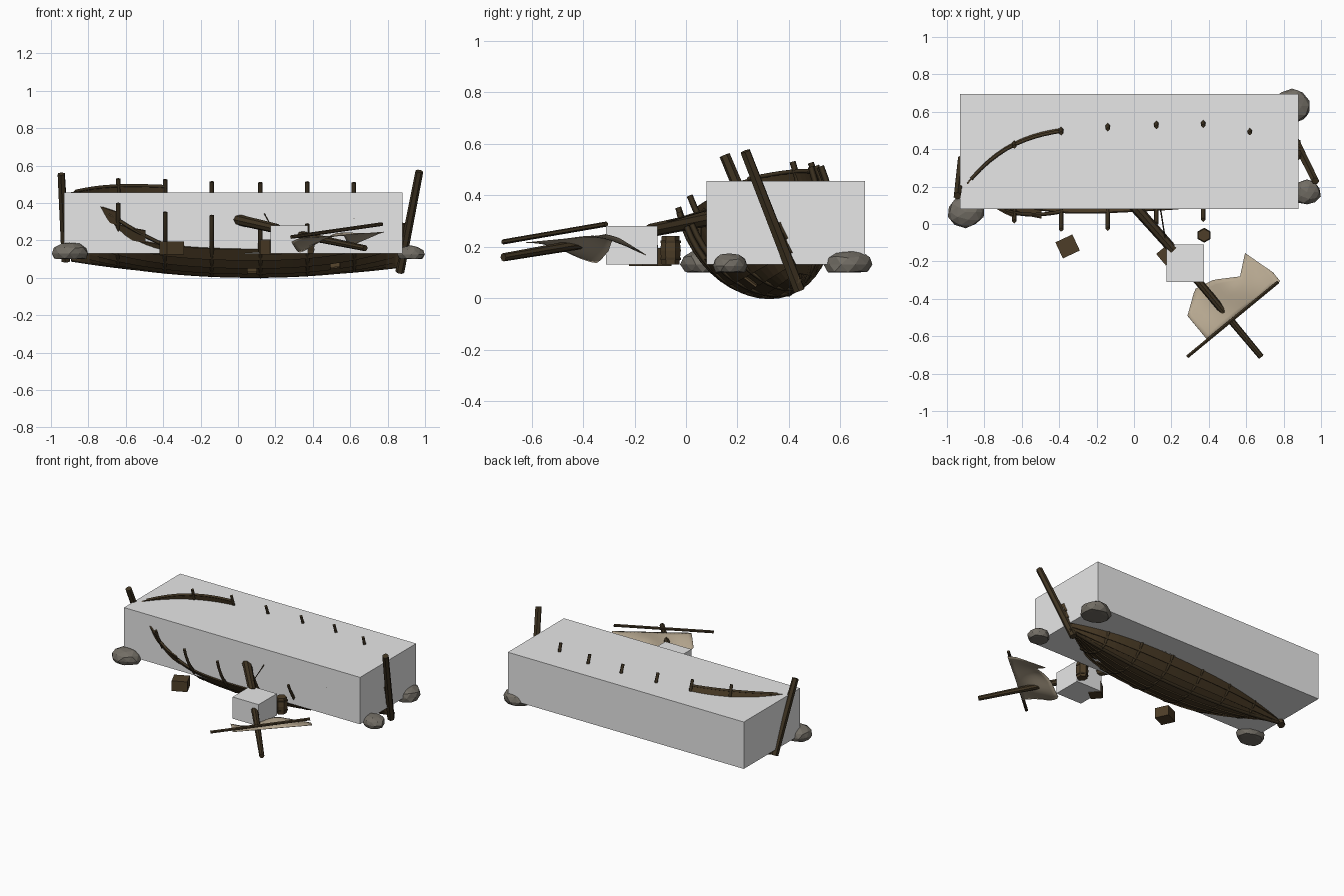
import bpy, bmesh, math, random
from mathutils import Vector, Matrix

random.seed(4)
cube = bpy.data.objects.get("Cube")
if cube:
    bpy.data.objects.remove(cube, do_unlink=True)


def material(name, *rgb):
    m = bpy.data.materials.new(name)
    m.use_nodes = True
    m.diffuse_color = (*rgb, 1)
    m.node_tree.nodes["Principled BSDF"].inputs["Base Color"].default_value = (*rgb, 1)
    return m


PLANK = material("plank wood", 0.075, 0.048, 0.021)
DARK = material("dark wood", 0.05, 0.034, 0.016)
STONE = material("grey stone", 0.17, 0.155, 0.13)
CLOTH = material("worn canvas", 0.47, 0.39, 0.28)
PALE = material("pale grey", 0.8, 0.8, 0.8)


def finish(name, bm, mat):
    bmesh.ops.recalc_face_normals(bm, faces=bm.faces)
    mesh = bpy.data.meshes.new(name)
    bm.to_mesh(mesh)
    bm.free()
    mesh.materials.append(mat)
    ob = bpy.data.objects.new(name, mesh)
    bpy.context.collection.objects.link(ob)
    return ob


def box(name, centre, size, mat, turn=0):
    bm = bmesh.new()
    place = Matrix.Translation(centre) @ Matrix.Rotation(turn, 4, "Z") @ Matrix.Diagonal((*size, 1))
    bmesh.ops.create_cube(bm, size=1, matrix=place)
    return finish(name, bm, mat)


def beam(name, start, end, r1, r2, mat, sides=6):
    a, b = Vector(start), Vector(end)
    bm = bmesh.new()
    place = Matrix.Translation((a + b) / 2) @ (b - a).to_track_quat("Z", "Y").to_matrix().to_4x4()
    bmesh.ops.create_cone(bm, cap_ends=True, segments=sides, radius1=r1, radius2=r2,
                          depth=(b - a).length, matrix=place)
    return finish(name, bm, mat)


def tube(name, points, radius, mat):
    cu = bpy.data.curves.new(name, "CURVE")
    cu.dimensions = "3D"
    cu.bevel_depth = radius
    cu.bevel_resolution = 0
    cu.use_fill_caps = True
    sp = cu.splines.new("POLY")
    sp.points.add(len(points) - 1)
    for p, co in zip(sp.points, points):
        p.co = (*co, 1)
    cu.materials.append(mat)
    ob = bpy.data.objects.new(name, cu)
    bpy.context.collection.objects.link(ob)
    return ob


# Hull shape: x along the boat, angle from keel (0) to gunwale (90), rolled to one side
HALF, BREADTH, DEPTH = 0.89, 0.28, 0.375
ROLL = math.radians(20)


def hull(x, deg, side, out=0.0):
    u = x / HALF
    a = math.radians(deg)
    taper = 1 - min(1, abs(u)) ** (2 + 2 * deg / 90)
    y = side * (BREADTH * taper * math.sin(a) + out * math.sin(a))
    z = DEPTH * (1 - math.cos(a)) - out * math.cos(a)
    base_y = 0.39 + 0.05 * x
    base_z = 0.024 + 0.065 * u * u - 0.015 * u
    return Vector((x, base_y + y * math.cos(ROLL) - z * math.sin(ROLL),
                   base_z + y * math.sin(ROLL) + z * math.cos(ROLL)))


def limit(x, side):
    # Height to which the planking survives
    if side < 0:
        return 64 + max(0, min(1, (-0.4 - x) / 0.3)) * 27
    return 91 if x < -0.39 else 70


# Overlapping strakes, broken away along the top
bm = bmesh.new()
ROWS, COLS = 8, 36
step = 90 / ROWS
for side in (-1, 1):
    for row in range(ROWS):
        low, high = row * step, (row + 1) * step
        for i in range(COLS):
            x0 = -HALF + 2 * HALF * i / COLS
            x1 = x0 + 2 * HALF / COLS
            mid = (x0 + x1) / 2
            hole = side < 0 and row == 3 and i in (19, 28)
            if hole or low + step * 0.6 > limit(mid, side):
                continue
            bm.faces.new([bm.verts.new(hull(x, d, side, o)) for x, d, o in
                          ((x0, low, 0.008), (x1, low, 0.008), (x1, high, 0), (x0, high, 0))])
bmesh.ops.remove_doubles(bm, verts=bm.verts, dist=0.0005)
planking = finish("hull_planking", bm, PLANK)
solid = planking.modifiers.new("thickness", "SOLIDIFY")
solid.thickness = 0.008
solid.offset = 0

# Keel, ribs and surviving gunwale
tube("keel", [hull(-HALF + 2 * HALF * i / 24, 0, 1, 0.004) for i in range(25)], 0.014, DARK)
for n, x in enumerate((-0.64, -0.39, -0.14, 0.12, 0.37, 0.62)):
    for side, label in ((-1, "front"), (1, "back")):
        top = 96 if side > 0 else 98 - 8 * (n > 2)
        tube(f"{label}_rib_{n + 1}", [hull(x, top * k / 12, side, 0.003) for k in range(13)], 0.012, DARK)
tube("back_gunwale", [hull(-0.87 + 0.48 * i / 10, 90, 1) for i in range(11)], 0.009, DARK)
tube("front_gunwale", [hull(-0.69 + 0.31 * i / 6, 86 - 20 * i / 6, -1) for i in range(7)], 0.01, DARK)

# End posts
beam("left_stem_post", (0.865, 0.44, 0.03), (0.97, 0.23, 0.57), 0.024, 0.021, DARK)
beam("right_stem_post", (-0.92, 0.345, 0.09), (-0.945, 0.15, 0.555), 0.025, 0.021, DARK)

# Large and small pale blocks
box("main_block", (-0.025, 0.3875, 0.2925), (1.81, 0.615, 0.325), PALE)
box("small_block", (0.275, -0.21, 0.205), (0.2, 0.2, 0.15), PALE)

# Snapped mast, splinter and yard
beam("mast_stump", (-0.02, 0.12, 0.315), (0.21, -0.14, 0.262), 0.03, 0.026, DARK, 8)
beam("mast_splinter", (0.14, 0.09, 0.345), (0.172, -0.11, 0.285), 0.004, 0.003, DARK, 4)
beam("fallen_mast", (0.33, -0.29, 0.23), (0.68, -0.71, 0.158), 0.022, 0.016, DARK, 8)
beam("yard", (0.285, -0.71, 0.218), (0.77, -0.31, 0.287), 0.01, 0.01, DARK)

# Torn sail spread out from the yard
TEAR = ((0.14, 0.17), (0.26, 0.255), (0.37, 0.23), (0.49, 0.155), (0.59, 0.235), (0.64, 0.06))
along, across = Vector((0.775, 0.632, 0)), Vector((-0.632, 0.775, 0))


def tear(s):
    for (a, ta), (b, tb) in zip(TEAR, TEAR[1:]):
        if s <= b:
            return ta + (tb - ta) * (s - a) / (b - a)
    return TEAR[-1][1]


bm = bmesh.new()
grid = []
for i in range(21):
    s = 0.14 + 0.5 * i / 20
    line = []
    for j in range(9):
        t = tear(s) * j / 8
        p = Vector((0.285, -0.71, 0)) + along * s + across * t
        p.z = 0.208 + 0.06 * s + 0.022 * math.sin(s * 17 + 0.5) * min(1, t * 8) - 1.0 * t * t
        line.append(bm.verts.new(p))
    grid.append(line)
for a, b in zip(grid, grid[1:]):
    for j in range(8):
        bm.faces.new((a[j], b[j], b[j + 1], a[j + 1]))
sail = finish("torn_sail", bm, CLOTH)
sail.data.shade_smooth()
sheet = sail.modifiers.new("thickness", "SOLIDIFY")
sheet.thickness = 0.003

# Cargo
box("loose_crate", (-0.355, -0.12, 0.16), (0.1, 0.095, 0.07), PLANK, math.radians(25))
box("wedged_crate", (0.175, -0.165, 0.165), (0.08, 0.08, 0.08), PLANK, math.radians(40))
beam("barrel_lower", (0.375, -0.06, 0.13), (0.375, -0.06, 0.185), 0.034, 0.04, PLANK)
beam("barrel_upper", (0.375, -0.06, 0.185), (0.375, -0.06, 0.24), 0.04, 0.034, PLANK)
for z in (0.152, 0.218):
    beam("barrel_hoop", (0.375, -0.06, z - 0.005), (0.375, -0.06, z + 0.005), 0.04, 0.04, DARK)


# Flat-bottomed boulders
def rock(name, centre, size):
    bm = bmesh.new()
    bmesh.ops.create_icosphere(bm, subdivisions=2, radius=1)
    for v in bm.verts:
        v.co *= random.uniform(0.92, 1.05)
        v.co.z = max(v.co.z, -0.5)
        v.co = Vector(centre) + Vector(a * b for a, b in zip(v.co, size))
    finish(name, bm, STONE)


rock("right_front_rock", (-0.9, 0.065, 0.13), (0.1, 0.085, 0.06))
rock("left_front_rock", (0.925, 0.17, 0.125), (0.075, 0.07, 0.05))
rock("left_back_rock", (0.845, 0.63, 0.13), (0.105, 0.095, 0.06))
